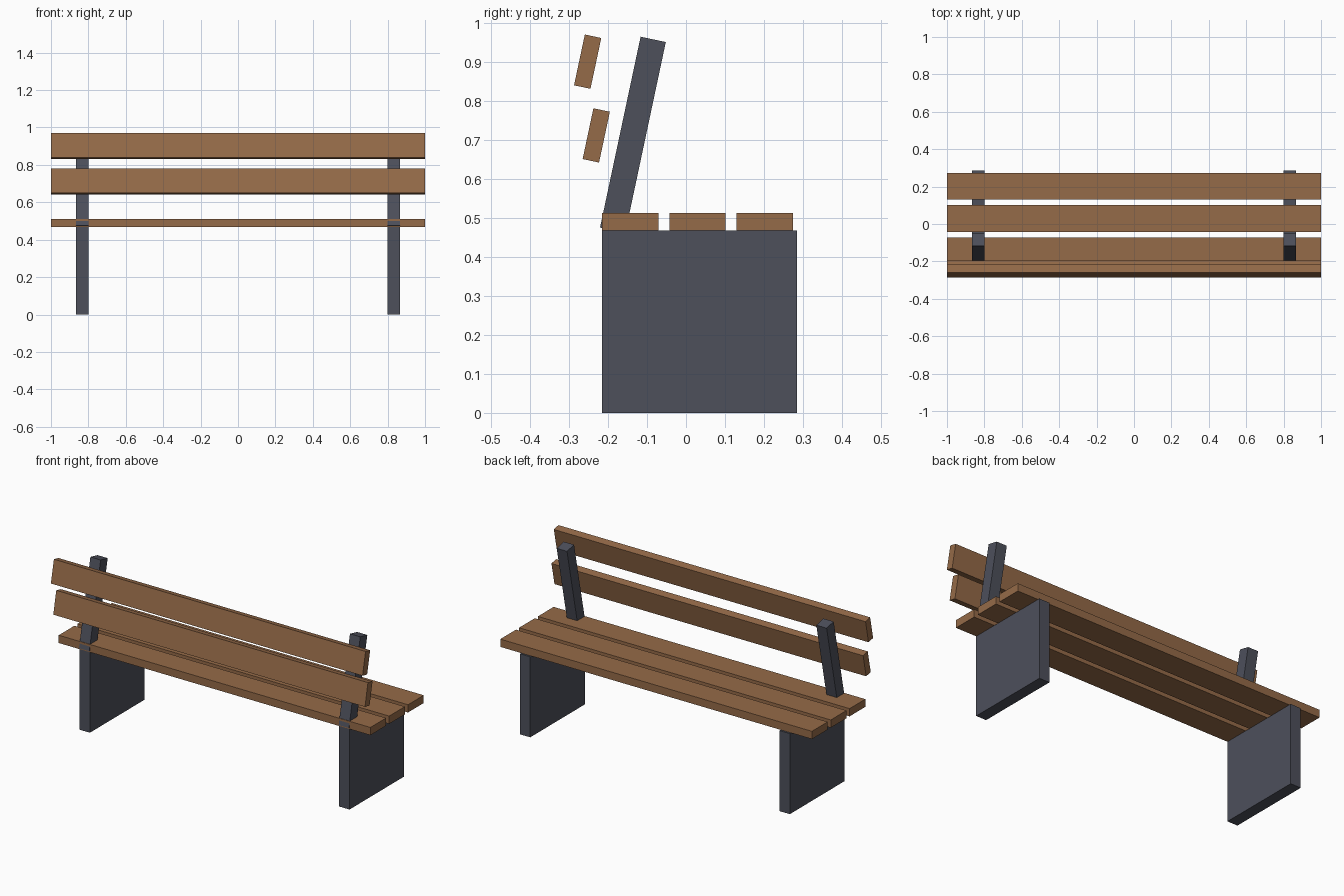
import bpy
import math

if "Cube" in bpy.data.objects:
    bpy.data.objects.remove(bpy.data.objects["Cube"])


def material(name, color):
    m = bpy.data.materials.new(name)
    m.diffuse_color = color
    m.use_nodes = True
    m.node_tree.nodes["Principled BSDF"].inputs["Base Color"].default_value = m.diffuse_color
    return m


wood = material("wood", (0.30, 0.145, 0.065, 1))
metal = material("dark_metal", (0.075, 0.08, 0.105, 1))
TILT = math.radians(-12)  # backrest lean


def box(name, center, size, mat, tilt=0.0):
    bpy.ops.mesh.primitive_cube_add(size=1, location=center)
    ob = bpy.context.object
    ob.name = name
    ob.scale = size
    bpy.ops.object.transform_apply(location=False, rotation=False, scale=True)
    ob.rotation_euler.x = tilt
    ob.data.materials.append(mat)
    return ob


# Side panels and leaning back posts
for side, x in (("left", -0.833), ("right", 0.833)):
    box(f"leg_panel_{side}", (x, 0.035, 0.2335), (0.066, 0.5, 0.467), metal)
    box(f"back_post_{side}", (x, -0.136, 0.7125), (0.066, 0.066, 0.5), metal, TILT)

# Seat slats
for i in range(3):
    box(f"seat_slat_{i + 1}", (0, -0.143 + 0.1725 * i, 0.4895),
        (2, 0.144, 0.045), wood)

# Backrest slats
for i, (y, z) in enumerate(((-0.230, 0.711), (-0.252, 0.900))):
    box(f"back_slat_{i + 1}", (0, y, z), (2, 0.043, 0.133), wood, TILT)
